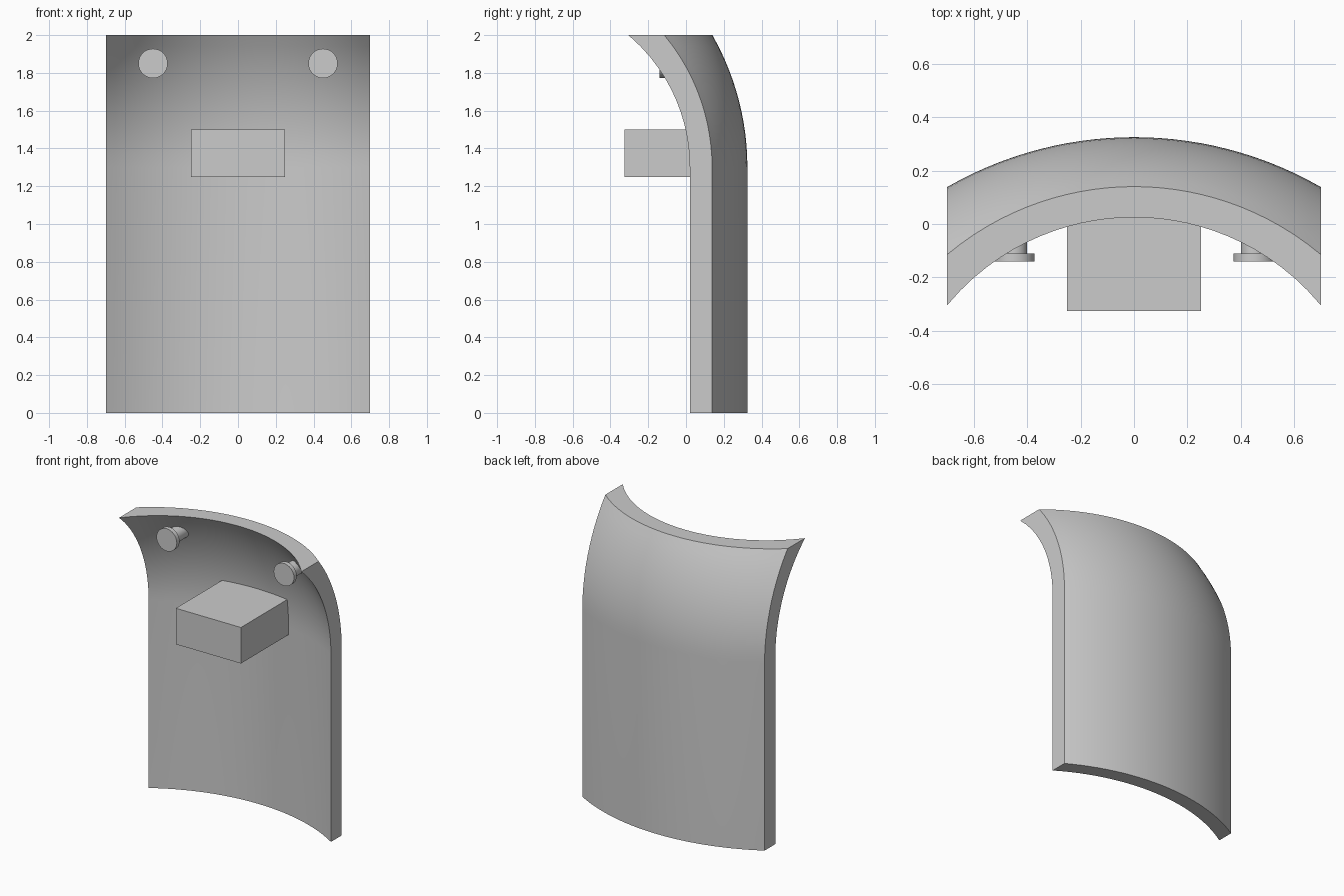
import bpy, bmesh, math
from mathutils import Matrix

if "Cube" in bpy.data.objects:
    bpy.data.objects.remove(bpy.data.objects["Cube"], do_unlink=True)

grey = bpy.data.materials.new("plain_grey")
grey.use_nodes = True
colour = (0.6, 0.6, 0.6, 1)
grey.diffuse_color = colour
grey.node_tree.nodes["Principled BSDF"].inputs["Base Color"].default_value = colour

HALF_W, HEIGHT, BEND = 0.7, 2.0, 1.3


def finish(name, bm, smooth=True):
    bmesh.ops.recalc_face_normals(bm, faces=bm.faces)
    mesh = bpy.data.meshes.new(name)
    bm.to_mesh(mesh)
    bm.free()
    mesh.materials.append(grey)
    obj = bpy.data.objects.new(name, mesh)
    bpy.context.collection.objects.link(obj)
    if smooth:
        bpy.ops.object.select_all(action='DESELECT')
        obj.select_set(True)
        bpy.context.view_layer.objects.active = obj
        bpy.ops.object.shade_smooth_by_angle(angle=math.radians(35))
    return obj


def arc_drop(d, span, sag):
    """Fall of a circular arc at distance d, reaching sag at span."""
    r = (span * span + sag * sag) / (2 * sag)
    return r - math.sqrt(r * r - d * d)


def skin_y(x, z, apex, edge, apex_drop, edge_drop):
    """Depth of a curved skin: arched across, rolling forward at the top."""
    h = max(0.0, z - BEND)
    mid = apex - arc_drop(h, HEIGHT - BEND, apex_drop)
    side = edge - arc_drop(h, HEIGHT - BEND, edge_drop)
    return mid - arc_drop(x, HALF_W, mid - side)


# Curved back panel: inner and outer skins joined by a rim
OUTER = (0.325, 0.138, 0.185, 0.253)
INNER = (0.222, 0.02, 0.197, 0.325)
cols, rows = 28, 12
xs = [HALF_W * (2 * i / cols - 1) for i in range(cols + 1)]
zs = [0.0] + [BEND + (HEIGHT - BEND) * j / rows for j in range(rows + 1)]
bm = bmesh.new()
skins = [[[bm.verts.new((x, skin_y(x, z, *s), z)) for x in xs] for z in zs]
         for s in (INNER, OUTER)]
for g in skins:
    for j in range(len(zs) - 1):
        for i in range(cols):
            bm.faces.new((g[j][i], g[j][i + 1], g[j + 1][i + 1], g[j + 1][i]))
a, b = skins
for j in (0, -1):
    for i in range(cols):
        bm.faces.new((a[j][i], a[j][i + 1], b[j][i + 1], b[j][i]))
for i in (0, -1):
    for j in range(len(zs) - 1):
        bm.faces.new((a[j][i], a[j + 1][i], b[j + 1][i], b[j][i]))
finish("curved_panel", bm)

# Block projecting from the panel
bm = bmesh.new()
bmesh.ops.create_cube(bm, size=1)
bmesh.ops.scale(bm, vec=(0.5, 0.565, 0.25), verts=bm.verts)
bmesh.ops.translate(bm, vec=(0, -0.0425, 1.375), verts=bm.verts)
finish("front_block", bm, smooth=False)


def disc(bm, x, z, radius, y0, y1):
    place = Matrix.Translation((x, (y0 + y1) / 2, z)) @ Matrix.Rotation(math.pi / 2, 4, 'X')
    bmesh.ops.create_cone(bm, cap_ends=True, segments=32, radius1=radius,
                          radius2=radius, depth=y1 - y0, matrix=place)


# Pair of knobs: stem and wide head
for name, x in (("left_knob", 0.45), ("right_knob", -0.45)):
    bm = bmesh.new()
    disc(bm, x, 1.85, 0.05, -0.112, 0.06)
    disc(bm, x, 1.85, 0.078, -0.14, -0.11)
    finish(name, bm)
